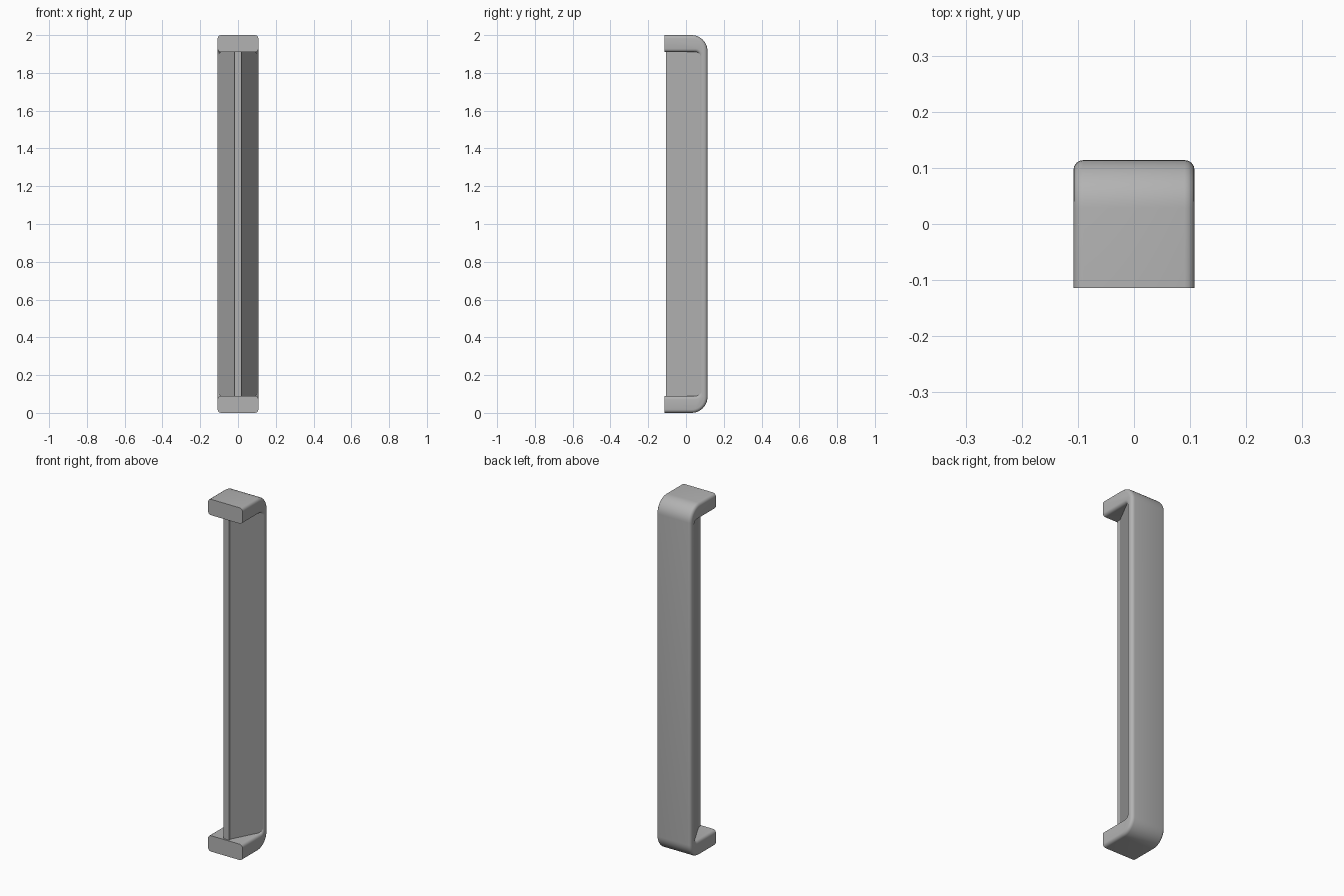
import bpy, bmesh, math

cube = bpy.data.objects.get("Cube")
if cube:
    bpy.data.objects.remove(cube, do_unlink=True)

HALF_W, FRONT, BACK, HEIGHT = 0.108, -0.114, 0.114, 2.0
THICK, INNER, OUTER_R, INNER_R, EDGE_R = 0.09, 0.07, 0.085, 0.02, 0.018

grey = bpy.data.materials.new("satin grey")
grey.use_nodes = True
grey.diffuse_color = (0.45, 0.45, 0.45, 1)
grey.node_tree.nodes["Principled BSDF"].inputs["Base Color"].default_value = grey.diffuse_color


def arc(cy, cz, r, start, end, n):
    """Points on an arc in the y-z plane, angles in degrees."""
    angles = [math.radians(start + (end - start) * i / n) for i in range(n + 1)]
    return [(cy + r * math.cos(a), cz + r * math.sin(a)) for a in angles]


def prism(name, points, axis_offset, rounded=None):
    """Extrude a closed outline along axis_offset, rounding the chosen edges."""
    bm = bmesh.new()
    face = bm.faces.new([bm.verts.new(p) for p in points])
    ext = bmesh.ops.extrude_face_region(bm, geom=[face])
    moved = [g for g in ext["geom"] if isinstance(g, bmesh.types.BMVert)]
    bmesh.ops.translate(bm, verts=moved, vec=axis_offset)
    bmesh.ops.recalc_face_normals(bm, faces=bm.faces)
    if rounded:
        bmesh.ops.bevel(bm, geom=[e for e in bm.edges if rounded(e)], offset=EDGE_R,
                        segments=4, profile=0.5, affect='EDGES', clamp_overlap=False)
    mesh = bpy.data.meshes.new(name)
    bm.to_mesh(mesh)
    bm.free()
    mesh.materials.append(grey)
    obj = bpy.data.objects.new(name, mesh)
    bpy.context.collection.objects.link(obj)
    bpy.ops.object.select_all(action='DESELECT')
    obj.select_set(True)
    bpy.context.view_layer.objects.active = obj
    bpy.ops.object.shade_smooth_by_angle(angle=math.radians(25))
    return obj


# C-shaped frame: lower half of the side outline, mirrored for the upper half
lower = [(FRONT, 0)]
lower += arc(BACK - OUTER_R, OUTER_R, OUTER_R, -90, 0, 10)
inner = arc(INNER - INNER_R, THICK + INNER_R, INNER_R, 0, -90, 5) + [(FRONT, THICK)]
flip = lambda pts: [(y, HEIGHT - z) for y, z in reversed(pts)]
outline = lower + flip(lower) + flip(inner) + inner


def side_edge(e):
    a, b = (v.co for v in e.verts)
    at_front = a.y < FRONT + 0.001 and b.y < FRONT + 0.001
    return abs(a.x - b.x) < 0.001 and not at_front


prism("frame", [(-HALF_W, y, z) for y, z in outline], (2 * HALF_W, 0, 0), side_edge)

# Tapered grip with a narrow flat nose, running between the end blocks
half = [(0.018, -0.105), (0.018, -0.087), (HALF_W, 0.085), (HALF_W, 0.092)]
section = half + [(-x, y) for x, y in reversed(half)]
prism("grip", [(x, y, THICK - 0.02) for x, y in section], (0, 0, HEIGHT - 2 * THICK + 0.04))
